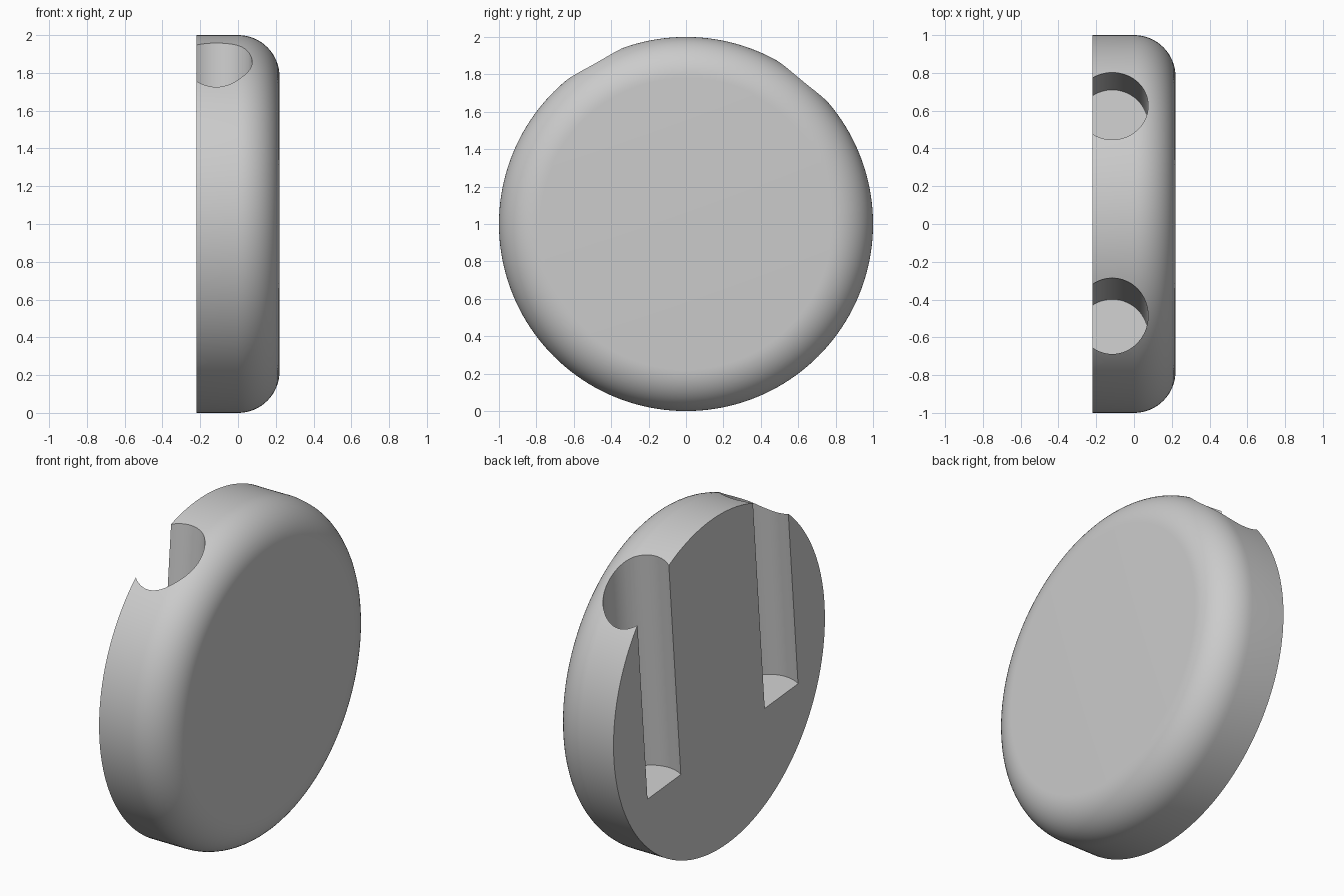
import bpy, bmesh, math
from mathutils import Matrix, Vector

if "Cube" in bpy.data.objects:
    bpy.data.objects.remove(bpy.data.objects["Cube"], do_unlink=True)

HALF = 0.22      # half the disc thickness, also the rim fillet radius
TILT = math.radians(5)

grey = bpy.data.materials.new("light_grey")
grey.use_nodes = True
grey.diffuse_color = (0.6, 0.6, 0.6, 1)
grey.node_tree.nodes["Principled BSDF"].inputs["Base Color"].default_value = (0.6, 0.6, 0.6, 1)


def make_object(name, bm):
    bmesh.ops.recalc_face_normals(bm, faces=bm.faces)
    mesh = bpy.data.meshes.new(name)
    bm.to_mesh(mesh)
    bm.free()
    mesh.materials.append(grey)
    obj = bpy.data.objects.new(name, mesh)
    bpy.context.collection.objects.link(obj)
    return obj


def cylinder(name, radius, depth, matrix, segments):
    bm = bmesh.new()
    bmesh.ops.create_cone(bm, cap_ends=True, segments=segments, radius1=radius,
                          radius2=radius, depth=depth, matrix=matrix)
    return make_object(name, bm)


# Disc lying along x, with its +x rim rounded by a full quarter-circle fillet
disc = cylinder("disc_body", 1, 2 * HALF,
                Matrix.Translation((0, 0, 1)) @ Matrix.Rotation(math.pi / 2, 4, "Y"), 160)
bm = bmesh.new()
bm.from_mesh(disc.data)
rim = [e for e in bm.edges if all(v.co.x > 0 for v in e.verts)]
bmesh.ops.bevel(bm, geom=rim, offset=HALF, offset_type="OFFSET", segments=16,
                profile=0.5, affect="EDGES")
bm.to_mesh(disc.data)
bm.free()

# Two leaning blind holes that break through the flat back: floor centre (y, z)
for side, y, z in (("front", -0.588, 0.69), ("back", 0.521, 0.57)):
    lean = Matrix.Rotation(-TILT, 4, "X")
    depth = 2.0
    centre = Vector((-0.115, y, z)) + lean @ Vector((0, 0, depth / 2))
    cutter = cylinder(side + "_hole_cutter", 0.19, depth,
                      Matrix.Translation(centre) @ lean, 64)
    cutter.hide_render = True
    cutter.hide_set(True)
    cut = disc.modifiers.new(side + "_hole", "BOOLEAN")
    cut.operation = "DIFFERENCE"
    cut.solver = "EXACT"
    cut.object = cutter

# Bake the cuts, drop the cutters, then smooth the curved walls
bpy.context.view_layer.update()
graph = bpy.context.evaluated_depsgraph_get()
baked = bpy.data.meshes.new_from_object(disc.evaluated_get(graph))
disc.modifiers.clear()
disc.data = baked
for obj in [o for o in bpy.data.objects if o.name.endswith("_cutter")]:
    bpy.data.objects.remove(obj, do_unlink=True)

bpy.ops.object.select_all(action="DESELECT")
disc.select_set(True)
bpy.context.view_layer.objects.active = disc
bpy.ops.object.shade_smooth_by_angle(angle=math.radians(30))
